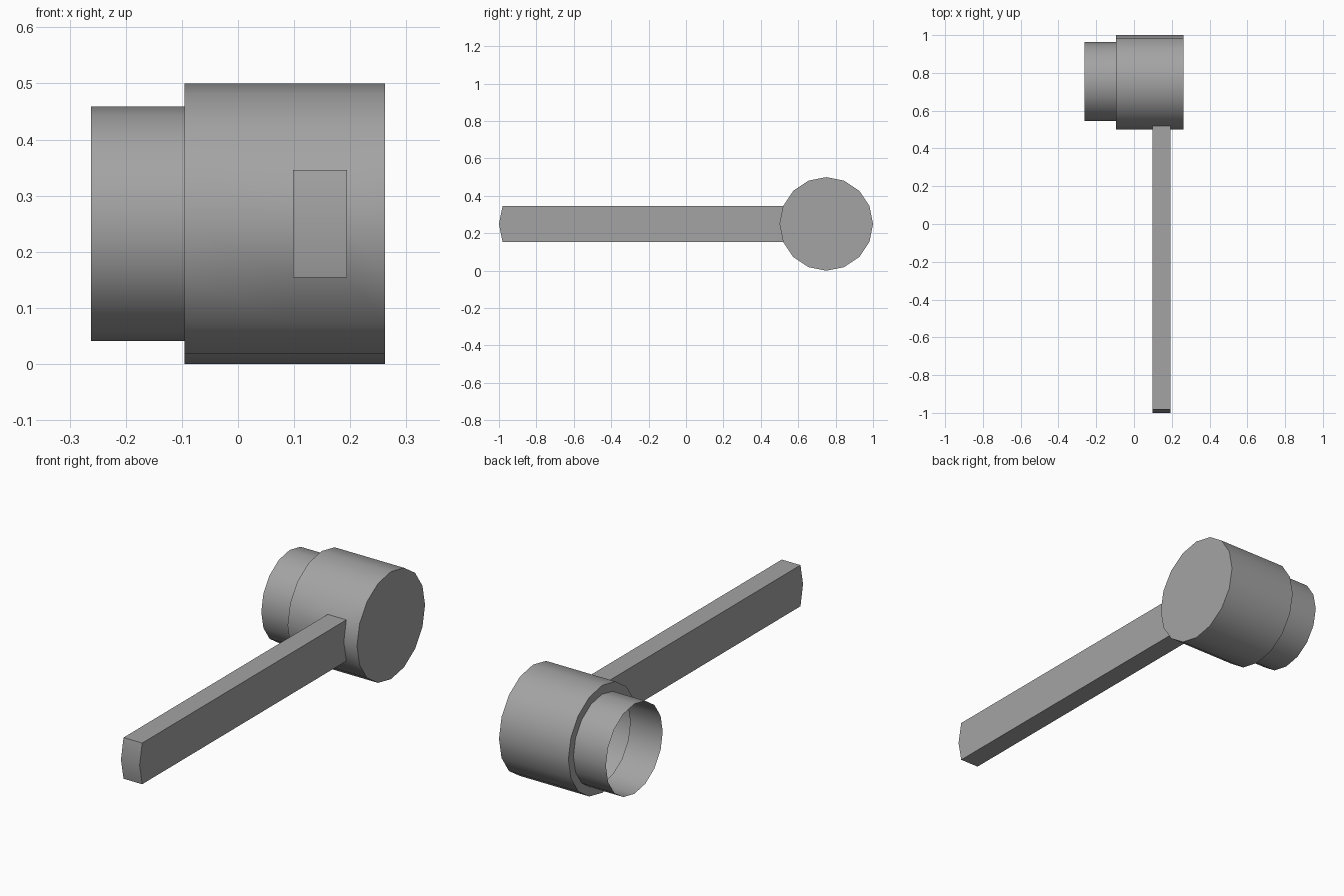
import bpy, bmesh, math

if "Cube" in bpy.data.objects:
    bpy.data.objects.remove(bpy.data.objects["Cube"])

SIDES = 16
CY, CZ = 0.75, 0.25

grey = bpy.data.materials.new("mid grey")
grey.diffuse_color = (0.37, 0.37, 0.37, 1)
grey.use_nodes = True
grey.node_tree.nodes["Principled BSDF"].inputs["Base Color"].default_value = grey.diffuse_color

bm = bmesh.new()


def ring(x, r, cy=CY):
    return [bm.verts.new((x, cy + r * math.cos(2 * math.pi * i / SIDES),
                          CZ + r * math.sin(2 * math.pi * i / SIDES)))
            for i in range(SIDES)]


# head: open collar on the left, shoulder, wide barrel with closed right end
rings = [ring(-0.262, 0.209, 0.754), ring(-0.095, 0.209, 0.754), ring(-0.095, 0.25),
         ring(0.098, 0.25), ring(0.194, 0.25), ring(0.262, 0.25)]
handle_faces = []
for k, (a, b) in enumerate(zip(rings, rings[1:])):
    for i in range(SIDES):
        j = (i + 1) % SIDES
        f = bm.faces.new((a[i], b[i], b[j], a[j]))
        # the two front faces of the narrow band carry the handle
        if k == 3 and i in (SIDES // 2 - 1, SIDES // 2):
            handle_faces.append(f)
bm.faces.new(rings[-1])

bmesh.ops.recalc_face_normals(bm, faces=bm.faces[:])

# handle: pull those two faces forward
res = bmesh.ops.extrude_face_region(bm, geom=handle_faces)
moved = [v for v in res["geom"] if isinstance(v, bmesh.types.BMVert)]
bmesh.ops.translate(bm, verts=moved, vec=(0, -1.5, 0))
old = [f for f in handle_faces if f.is_valid]
if old:
    bmesh.ops.delete(bm, geom=old, context='FACES')
bmesh.ops.recalc_face_normals(bm, faces=bm.faces[:])
# make sure the right end cap faces outwards
cap = max(bm.faces, key=lambda f: f.calc_center_median().x)
if cap.normal.x < 0:
    bmesh.ops.reverse_faces(bm, faces=bm.faces[:])

mesh = bpy.data.meshes.new("mallet")
bm.to_mesh(mesh)
bm.free()
mesh.materials.append(grey)
obj = bpy.data.objects.new("mallet_head_and_handle", mesh)
bpy.context.collection.objects.link(obj)
bpy.context.view_layer.objects.active = obj
obj.select_set(True)
bpy.ops.object.shade_smooth_by_angle(angle=math.radians(30))
